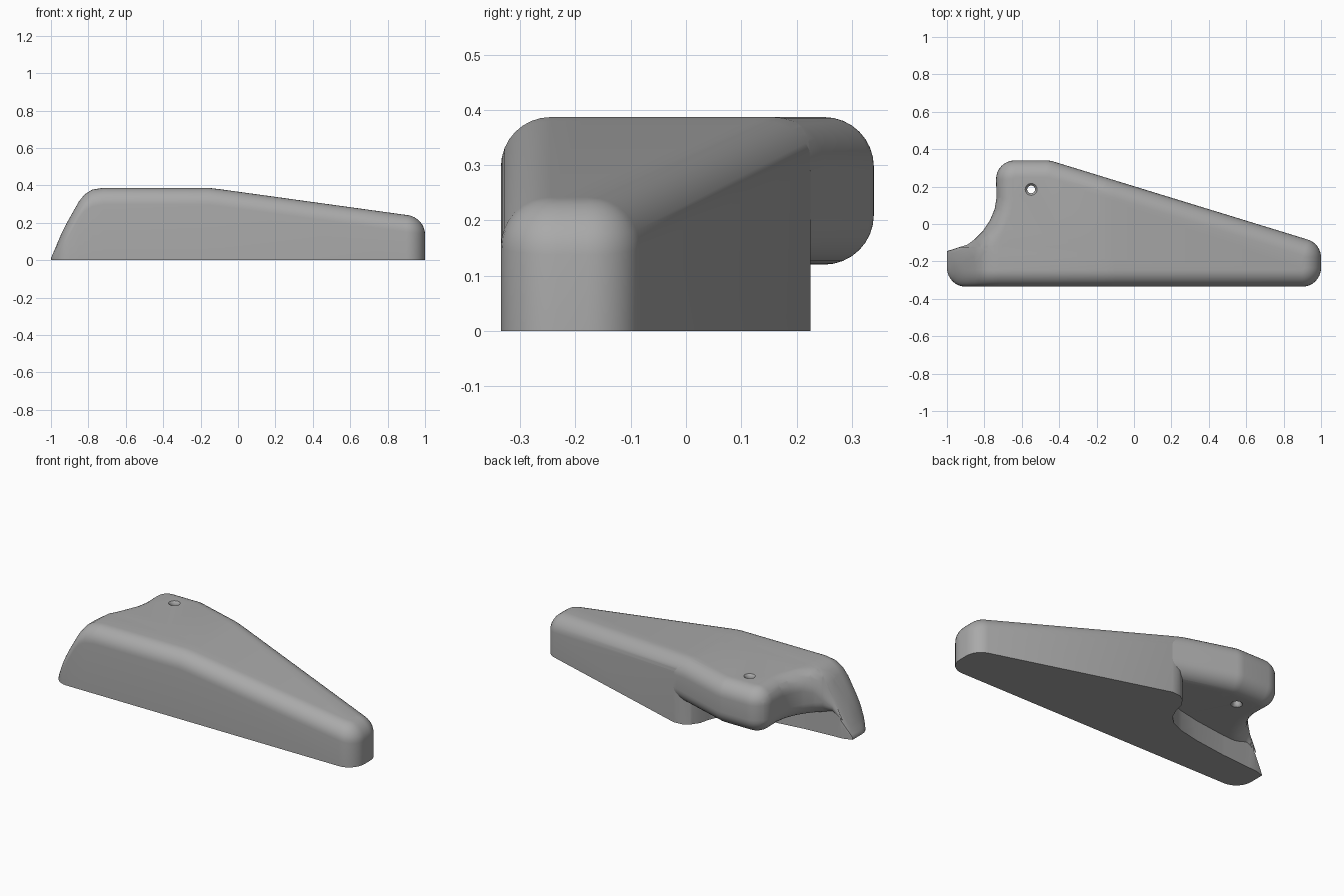
import bpy, bmesh, math
from mathutils import Vector

if "Cube" in bpy.data.objects:
    bpy.data.objects.remove(bpy.data.objects["Cube"], do_unlink=True)

R, SEG, UNDER = 0.09, 8, 0.12

grey = bpy.data.materials.new("matte grey")
grey.use_nodes = True
colour = (0.4, 0.4, 0.4, 1)
grey.diffuse_color = colour
grey.node_tree.nodes["Principled BSDF"].inputs["Base Color"].default_value = colour

# Plan corners as x, y, fillet radius (counter-clockwise)
PLAN = [(-1, -.335, .1), (1, -.335, .1), (1, -.105, .1), (-.45, .34, .15),
        (-.74, .34, .1), (-.735, .14, 0), (-.745, .08, 0), (-.77, .02, 0),
        (-.81, -.04, 0), (-.85, -.08, 0), (-.89, -.11, 0), (-1, -.145, 0)]
# Side profile of the top surface as x, z
TOP = [(-1, .05), (-.85, .315), (-.82, .352), (-.78, .377), (-.72, .387),
       (-.16, .387), (-.1, .38), (1, .228)]
# Plan boundary of the hollow underneath, closed outside the body
HOLLOW = [(-1.1, -.135), (-.89, -.125), (-.7, -.11), (-.5, -.083), (-.37, -.055),
          (-.29, -.02), (-.24, .03), (-.215, .09), (-.2, .15), (-.17, .195),
          (-.13, .221), (-.06, .226), (-.06, .6), (-1.1, .6)]


def round_corners(corners, steps=8):
    pts = []
    for i, (x, y, r) in enumerate(corners):
        p = Vector((x, y))
        if r == 0:
            pts.append(p)
            continue
        a = (Vector(corners[i - 1][:2]) - p).normalized()
        b = (Vector(corners[(i + 1) % len(corners)][:2]) - p).normalized()
        half = a.angle(b) / 2
        centre = p + (a + b).normalized() * r / math.sin(half)
        start = p + a * r / math.tan(half) - centre
        sweep = math.pi - 2 * half
        for k in range(steps + 1):
            t = sweep * k / steps
            c, s = math.cos(t), math.sin(t)
            pts.append(centre + Vector((start.x * c - start.y * s, start.x * s + start.y * c)))
    return pts


def inset(pts, d):
    out = []
    for i, p in enumerate(pts):
        a = (p - pts[i - 1]).normalized()
        b = (pts[(i + 1) % len(pts)] - p).normalized()
        na, nb = Vector((-a.y, a.x)), Vector((-b.y, b.x))
        out.append(p + (na + nb) * d / (1 + na.dot(nb)))
    return out


def top_height(x):
    for (x0, z0), (x1, z1) in zip(TOP, TOP[1:]):
        if x <= x1:
            return z0 + (z1 - z0) * (x - x0) / (x1 - x0)
    return TOP[-1][1]


def finish(bm, name):
    bm.normal_update()
    mesh = bpy.data.meshes.new(name)
    bm.to_mesh(mesh)
    bm.free()
    mesh.materials.append(grey)
    obj = bpy.data.objects.new(name, mesh)
    bpy.context.collection.objects.link(obj)
    return obj


# Counter-clockwise rings from bottom to top, closed with outward faces
def loft(bm, rings):
    loops = [[bm.verts.new((p.x, p.y, z)) for p in pts] for pts, z in rings]
    n = len(loops[0])
    for lo, hi in zip(loops, loops[1:]):
        for i in range(n):
            j = (i + 1) % n
            bm.faces.new((lo[i], lo[j], hi[j], hi[i]))
    caps = [bm.faces.new(loops[0][::-1]), bm.faces.new(loops[-1])]
    bm.normal_update()
    bmesh.ops.triangulate(bm, faces=caps)


# Rounded slab following the plan, its top bent to the side profile
def slab(name, base, round_under):
    plan = round_corners(PLAN)
    arc = [(R * (1 - math.cos(t)), R * (1 - math.sin(t)))
           for t in (k * math.pi / 2 / SEG for k in range(SEG + 1))]
    rings = [(inset(plan, d), drop) for d, drop in reversed(arc)] if round_under else [(plan, 0)]
    rings += [(inset(plan, d), 1 - drop) for d, drop in arc]
    bm = bmesh.new()
    loft(bm, rings)
    for x, _ in TOP[1:-1]:
        bmesh.ops.bisect_plane(bm, geom=bm.verts[:] + bm.edges[:] + bm.faces[:], dist=1e-5,
                               plane_co=(x, 0, 0), plane_no=(1, 0, 0))
    bmesh.ops.triangulate(bm, faces=bm.faces[:])
    for v in bm.verts:
        top = top_height(v.co.x)
        low = min(base, top - .02)
        squash = min(1, (top - low) / (.19 if round_under else .1))
        v.co.z = top - (1 - v.co.z) * squash if v.co.z > .5 else low + v.co.z * squash
    return finish(bm, name)


def cut(obj, cutter, operation):
    mod = obj.modifiers.new("cut", 'BOOLEAN')
    mod.object, mod.operation, mod.solver = cutter, operation, 'EXACT'
    bpy.context.view_layer.objects.active = obj
    bpy.ops.object.modifier_apply(modifier=mod.name)


body = slab("main_body", 0, False)
overhang = slab("rear_overhang", UNDER, True)

# Separate the solid base from the raised part over the hollow
bm = bmesh.new()
outline = [Vector(p) for p in HOLLOW]
loft(bm, [(outline, -.5), (outline, 1)])
hollow = finish(bm, "hollow_cutter")
cut(body, hollow, 'DIFFERENCE')
cut(overhang, hollow, 'INTERSECT')

# Small through hole, flared at both ends
bm = bmesh.new()
crown = top_height(-.55)
hole_rings = [(.033, UNDER - .01), (.033, UNDER - .001), (.025, UNDER + .006), (.021, UNDER + .018),
              (.021, crown - .018), (.025, crown - .006), (.033, crown + .001), (.033, crown + .01)]
angles = [math.tau * k / 24 for k in range(24)]
loft(bm, [([Vector((-.55 + r * math.cos(a), .185 + r * math.sin(a))) for a in angles], z)
          for r, z in hole_rings])
hole = finish(bm, "hole_cutter")
cut(overhang, hole, 'DIFFERENCE')

for helper in (hollow, hole):
    bpy.data.objects.remove(helper, do_unlink=True)

for obj in (body, overhang):
    bpy.ops.object.select_all(action='DESELECT')
    obj.select_set(True)
    bpy.context.view_layer.objects.active = obj
    bpy.ops.object.shade_smooth_by_angle(angle=math.radians(35))
